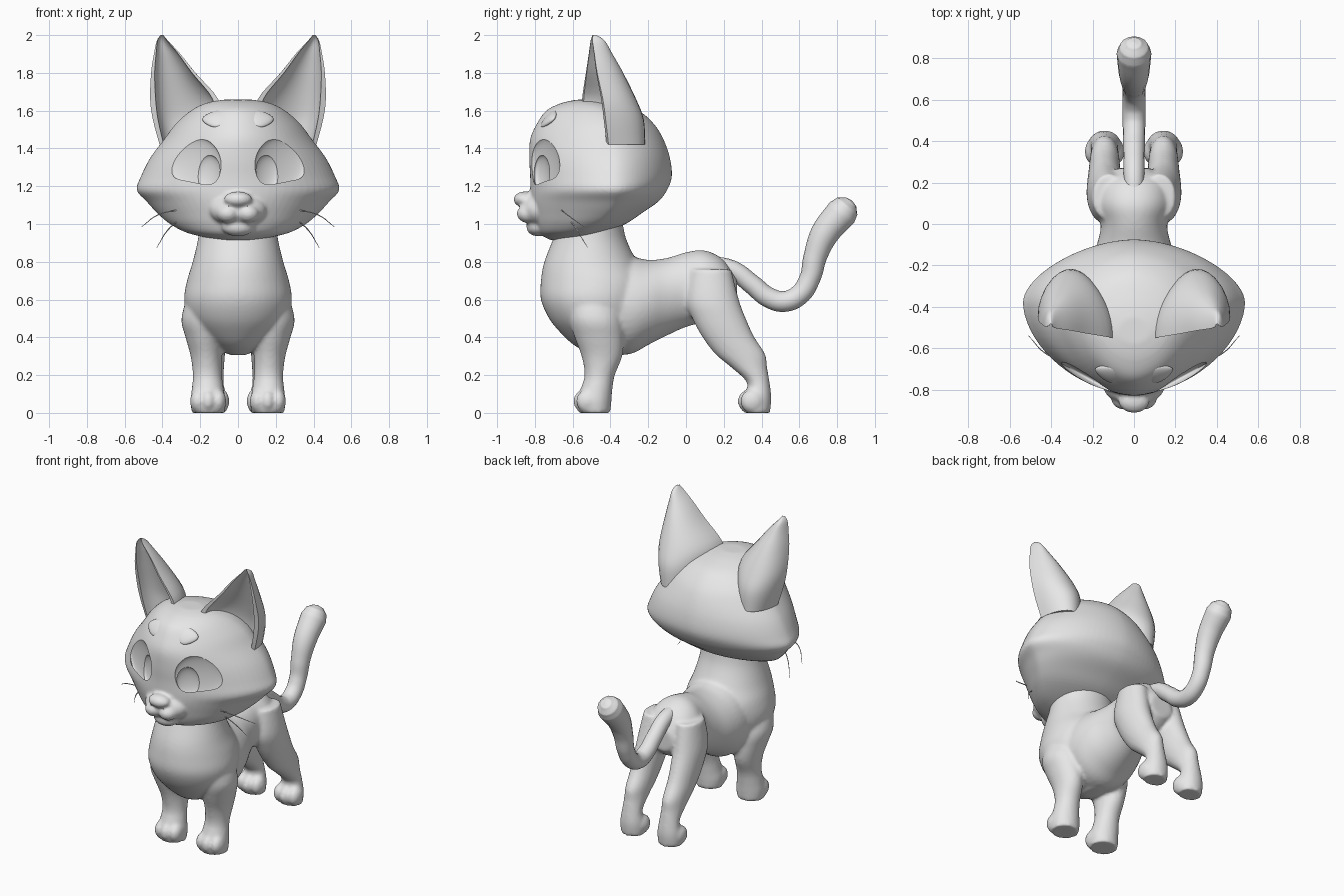
import bpy, bmesh, math
from mathutils import Vector, Matrix

if "Cube" in bpy.data.objects:
    bpy.data.objects.remove(bpy.data.objects["Cube"])

grey = bpy.data.materials.new("plain_grey")
grey.diffuse_color = (0.8, 0.8, 0.8, 1)
grey.use_nodes = True
grey.node_tree.nodes["Principled BSDF"].inputs["Base Color"].default_value = grey.diffuse_color


def smooth_rows(rows, steps):
    """Catmull-Rom interpolation of a small table of stations."""
    out = []
    for i in range(len(rows) - 1):
        a, b, c, d = (rows[max(i - 1, 0)], rows[i], rows[i + 1],
                      rows[min(i + 2, len(rows) - 1)])
        for k in range(steps):
            t = k / steps
            out.append([0.5 * (2 * q + (r - p) * t + (2 * p - 5 * q + 4 * r - s) * t * t
                               + (3 * q - p - 3 * r + s) * t ** 3)
                        for p, q, r, s in zip(a, b, c, d)])
    return out + [list(rows[-1])]


def loft(bm, rings):
    loops = [[bm.verts.new(p) for p in ring] for ring in rings]
    n = len(loops[0])
    for lo, hi in zip(loops, loops[1:]):
        for i in range(n):
            bm.faces.new((lo[i], lo[(i + 1) % n], hi[(i + 1) % n], hi[i]))
    bm.faces.new(loops[0][::-1])
    bm.faces.new(loops[-1])


def oval(z, w, front, back, mid, n=2.0, x=0.0, count=48):
    """Flat ring with different depths to the front and the back."""
    pts = []
    for i in range(count):
        a = 2 * math.pi * i / count
        c, s = math.cos(a), math.sin(a)
        px = math.copysign(abs(c) ** (2 / n), c)
        py = math.copysign(abs(s) ** (2 / n), s)
        depth = (back - mid) if s > 0 else (mid - front)
        pts.append((x + w * px, mid + depth * py, z))
    return pts


def ball(bm, centre, radii, side=1, rot=Matrix.Identity(4), taper=0.0):
    vs = bmesh.ops.create_uvsphere(bm, u_segments=32, v_segments=20, radius=1)["verts"]
    for v in vs:
        v.co.z *= 1 - taper * v.co.x
    m = (Matrix.Diagonal((side, 1, 1, 1)) @ Matrix.Translation(centre) @ rot
         @ Matrix.Diagonal((*radii, 1)))
    bmesh.ops.transform(bm, matrix=m, verts=vs)


def finish(bm, name):
    bmesh.ops.recalc_face_normals(bm, faces=bm.faces[:])
    me = bpy.data.meshes.new(name)
    bm.to_mesh(me)
    bm.free()
    me.materials.append(grey)
    ob = bpy.data.objects.new(name, me)
    bpy.context.collection.objects.link(ob)
    return ob


def activate(ob):
    bpy.ops.object.select_all(action='DESELECT')
    ob.select_set(True)
    bpy.context.view_layer.objects.active = ob


def shade(ob, angle=35):
    activate(ob)
    bpy.ops.object.shade_smooth_by_angle(angle=math.radians(angle))


def fuse(ob, voxel, rounds):
    """Merge overlapping volumes into one soft skin."""
    activate(ob)
    m = ob.modifiers.new("merge", 'REMESH')
    m.mode, m.voxel_size = 'VOXEL', voxel
    s = ob.modifiers.new("soften", 'SMOOTH')
    s.factor, s.iterations = 0.5, rounds
    for name in ("merge", "soften"):
        bpy.ops.object.modifier_apply(modifier=name)


# --- body: chest and neck, trunk, four legs with toes
bm = bmesh.new()
chest = [(1.05, .20, -.66, -.34), (.93, .21, -.70, -.32), (.80, .24, -.75, -.26),
         (.70, .27, -.768, -.20), (.60, .285, -.768, -.20), (.50, .26, -.725, -.22),
         (.42, .20, -.66, -.25), (.35, .12, -.58, -.28), (.305, .04, -.47, -.34)]
loft(bm, [oval(z, w, f, b, (f + b) / 2) for z, w, f, b in smooth_rows(chest, 4)])
trunk = [(-.45, .84, .31, .24), (-.30, .83, .31, .24), (-.20, .81, .36, .22),
         (-.10, .82, .41, .18), (0, .85, .455, .16), (.10, .86, .48, .18),
         (.20, .81, .50, .16), (.27, .71, .56, .08)]
loft(bm, [[(w * math.cos(a), y, (t + b) / 2 + (t - b) / 2 * math.sin(a))
           for a in [2 * math.pi * i / 40 for i in range(40)]]
          for y, t, b, w in smooth_rows(trunk, 4)])
# leg stations: z, x, y, half width, half depth
front_leg = [(.64, .16, -.50, .10, .13), (.50, .185, -.48, .115, .14), (.40, .178, -.46, .10, .13),
             (.30, .168, -.445, .083, .108), (.20, .162, -.457, .077, .08),
             (.12, .16, -.475, .086, .085), (.06, .158, -.485, .094, .09), (0, .158, -.485, .088, .085)]
hind_leg = [(.76, .12, .13, .08, .11), (.60, .135, .14, .092, .14), (.50, .14, .175, .088, .142),
            (.40, .142, .225, .08, .138), (.31, .142, .288, .073, .132), (.24, .142, .335, .068, .095),
            (.16, .142, .383, .066, .06), (.08, .142, .38, .08, .072), (0, .142, .375, .078, .07)]
for side in (-1, 1):
    for leg, toe_y in ((front_leg, -.535), (hind_leg, .335)):
        loft(bm, [oval(z, rx, y - ry, y + ry, y, x=side * x, count=28)
                  for z, x, y, rx, ry in smooth_rows(leg, 4)])
        for k in (-1, 0, 1):
            ball(bm, (leg[-1][1] + k * .055, toe_y + abs(k) * .015, .062),
                 (.041, .062, .062), side)
body = finish(bm, "body")
fuse(body, .012, 5)
shade(body, 60)

# --- head: skull, muzzle, nose, chin
bm = bmesh.new()
skull = [(.915, .10, -.72, -.55, -.63), (.95, .26, -.775, -.44, -.56), (1.0, .36, -.80, -.32, -.48),
         (1.06, .43, -.815, -.23, -.42), (1.12, .485, -.825, -.145, -.39),
         (1.18, .537, -.825, -.10, -.38), (1.25, .515, -.825, -.075, -.38),
         (1.35, .465, -.83, -.085, -.38), (1.45, .39, -.825, -.12, -.39),
         (1.53, .33, -.79, -.17, -.41), (1.60, .25, -.74, -.25, -.45),
         (1.64, .17, -.66, -.36, -.50), (1.658, .08, -.58, -.45, -.52)]
loft(bm, [oval(*r, n=1.78, count=72) for r in smooth_rows(skull, 4)])
ball(bm, (0, -.78, 1.075), (.15, .095, .09))
ball(bm, (0, -.855, 1.13), (.075, .058, .042))
ball(bm, (0, -.785, .985), (.085, .06, .05))
for side in (-1, 1):
    ball(bm, (.053, -.832, 1.055), (.06, .064, .05), side)
head = finish(bm, "head")
fuse(head, .011, 2)

# --- eye sockets and hollow irises carved into the face
yaw = Matrix.Rotation(math.radians(29), 4, 'Z')
for centre, radii in (((.222, -.745, 1.312), (.152, .027, .147)),
                      ((.152, -.763, 1.265), (.074, .026, .10))):
    bm = bmesh.new()
    for side in (-1, 1):
        ball(bm, centre, radii, side, yaw)
    cutter = finish(bm, "eye_cutter")
    cutter.hide_render = True
    cut = head.modifiers.new("carve", 'BOOLEAN')
    cut.operation, cut.solver, cut.object = 'DIFFERENCE', 'EXACT', cutter
    activate(head)
    bpy.ops.object.modifier_apply(modifier="carve")
    bpy.data.objects.remove(cutter)
shade(head, 35)

# --- ears: rim corners inner (x, y), outer (x, y) and back (x, y) at each height
ear = [(1.42, .14, -.54, .415, -.41, .27, -.225), (1.55, .11, -.55, .45, -.425, .27, -.23),
       (1.66, .105, -.55, .465, -.44, .28, -.27), (1.80, .225, -.53, .46, -.47, .33, -.335),
       (1.90, .305, -.515, .445, -.485, .37, -.39), (1.97, .37, -.505, .43, -.495, .40, -.43),
       (2.0, .395, -.495, .41, -.492, .402, -.475)]
for side, name in ((-1, "left_ear"), (1, "right_ear")):
    bm = bmesh.new()
    rings = []
    for z, ax, ay, bx, by, cx, cy in smooth_rows(ear, 4):
        a, b, c = Vector((ax, ay, z)), Vector((bx, by, z)), Vector((cx, cy, z))
        mid, half = (a + b) / 2, (b - a) / 2
        deep = c - mid
        outer = [mid + half * math.cos(t) + deep * math.sin(t)
                 for t in [math.pi * i / 16 for i in range(17)]]
        inner = [mid - half * .84 * math.cos(t) + deep * .6 * math.sin(t)
                 for t in [math.pi * i / 14 for i in range(15)]]
        rings.append([(side * p.x, p.y, p.z) for p in outer + inner])
    loft(bm, rings)
    shade(finish(bm, name), 50)

# --- brow patches lying on the forehead
out = Vector((.25, -.72, .65)).normalized()
across = Vector((0, 0, 1)).cross(-out).normalized() * -1
if across.x < 0:
    across = -across
up = across.cross(-out).normalized()
if up.z < 0:
    up = -up
basis = Matrix((across, -out, up)).transposed().to_4x4()
for side, name in ((-1, "left_brow"), (1, "right_brow")):
    bm = bmesh.new()
    ball(bm, (.125, -.722, 1.557), (.066, .018, .054), side, basis, taper=.35)
    shade(finish(bm, name), 60)


def tube(name, pts, radii, width):
    """Round curve with a radius at each point, turned into a mesh."""
    cu = bpy.data.curves.new(name, 'CURVE')
    cu.dimensions, cu.bevel_depth, cu.use_fill_caps = '3D', width, True
    cu.bevel_resolution, cu.resolution_u = (6, 8) if width > .5 else (1, 5)
    sp = cu.splines.new('BEZIER')
    sp.bezier_points.add(len(pts) - 1)
    for bp, p, r in zip(sp.bezier_points, pts, radii):
        bp.co, bp.radius = p, r
        bp.handle_left_type = bp.handle_right_type = 'AUTO'
    cu.materials.append(grey)
    ob = bpy.data.objects.new(name, cu)
    bpy.context.collection.objects.link(ob)
    activate(ob)
    bpy.ops.object.convert(target='MESH')
    shade(bpy.context.view_layer.objects.active, 60)


# --- tail with a bulb at the tip: y, z, radius
tail = [(.12, .79, .045), (.25, .755, .05), (.35, .68, .052), (.44, .61, .054), (.52, .59, .055),
        (.60, .625, .055), (.655, .71, .055), (.685, .83, .062), (.735, .95, .075),
        (.825, 1.06, .084), (.854, 1.094, .07), (.874, 1.117, .036), (.879, 1.123, .004)]
tube("tail", [(0, y, z) for y, z, r in tail], [r for y, z, r in tail], 1.0)

# --- whiskers, two on each cheek
for side, label in ((-1, "left"), (1, "right")):
    for row, pts in (("upper", [(.32, -.66, 1.075), (.42, -.63, 1.05), (.51, -.54, .985)]),
                     ("lower", [(.30, -.62, 1.03), (.37, -.58, .97), (.43, -.52, .875)])):
        tube(f"{label}_{row}_whisker", [(side * x, y, z) for x, y, z in pts], (1, 1, .4), .003)
